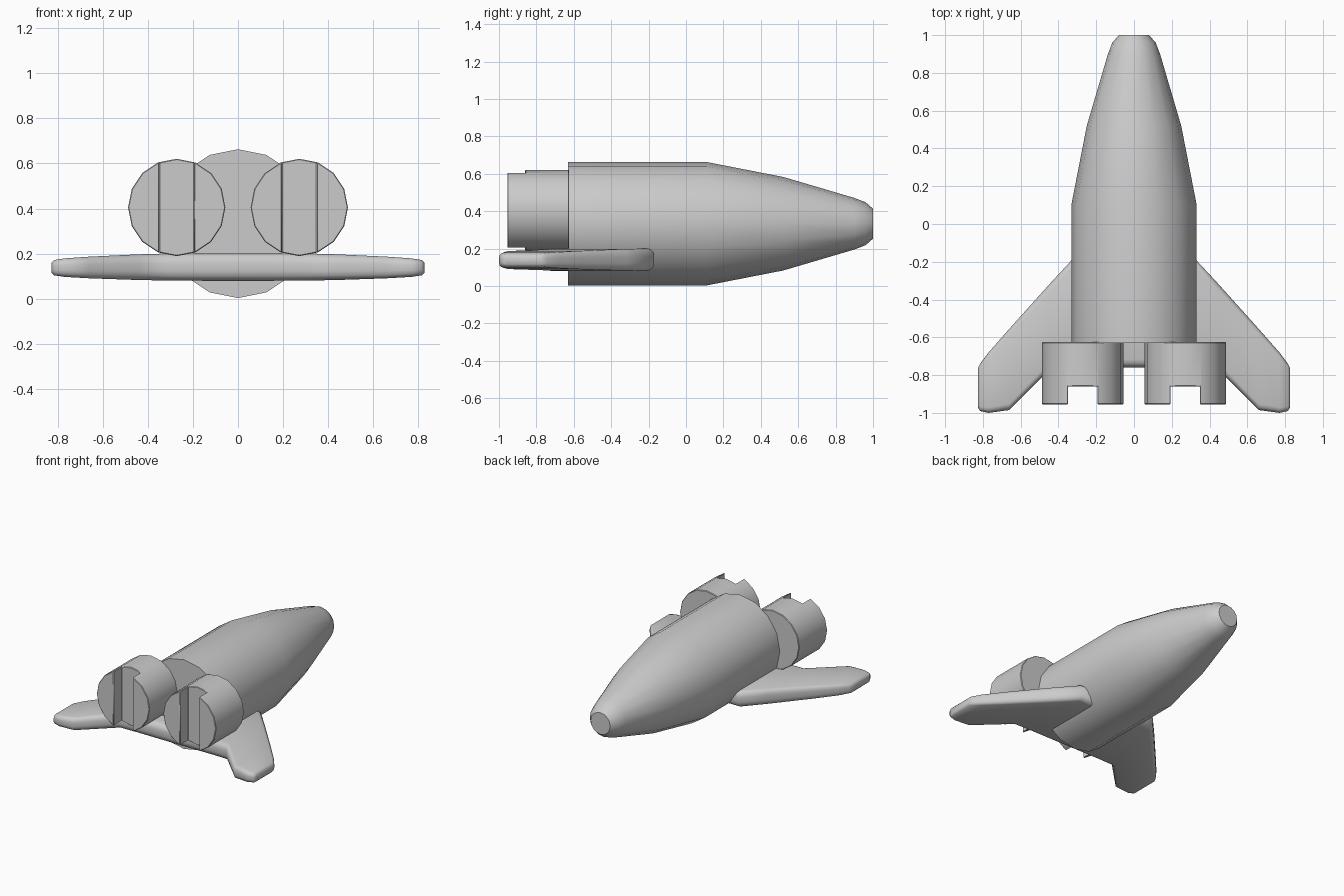
import bpy, bmesh
from math import pi, sin, cos, radians

if "Cube" in bpy.data.objects:
    bpy.data.objects.remove(bpy.data.objects["Cube"])


def loft(name, rings):
    """Skin a list of equal-length point rings and cap both ends."""
    bm = bmesh.new()
    loops = [[bm.verts.new(p) for p in ring] for ring in rings]
    n = len(loops[0])
    for a, b in zip(loops, loops[1:]):
        for i in range(n):
            j = (i + 1) % n
            bm.faces.new((a[i], a[j], b[j], b[i]))
    bm.faces.new(loops[0])
    bm.faces.new(loops[-1])
    bmesh.ops.recalc_face_normals(bm, faces=bm.faces[:])
    mesh = bpy.data.meshes.new(name)
    bm.to_mesh(mesh)
    bm.free()
    obj = bpy.data.objects.new(name, mesh)
    bpy.context.collection.objects.link(obj)
    return obj


def activate(obj):
    bpy.ops.object.select_all(action='DESELECT')
    obj.select_set(True)
    bpy.context.view_layer.objects.active = obj


def smooth(obj, angle=40):
    activate(obj)
    bpy.ops.object.shade_smooth_by_angle(angle=radians(angle))


def circle(cx, cz, r, y, n=16):
    return [(cx + r * sin(2 * pi * i / n), y, cz + r * cos(2 * pi * i / n))
            for i in range(n)]


# Fuselage: 16-sided body tapering to a blunt nose
profile = [(-0.63, 0.33), (0.11, 0.33), (0.52, 0.25), (0.90, 0.138),
           (0.96, 0.115), (1.0, 0.08)]
smooth(loft("fuselage", [circle(0, 0.333, r, y) for y, r in profile]))


# Wing: rounded sections along the span (x, front y, back y, half thickness)
def wing_section(x, yf, yb, h):
    zc = 0.1425 - 0.006 * abs(x)
    r = h * 0.7
    pts = []
    for cy, cz, start in ((yf - r, h - r, 0), (yb + r, h - r, 90),
                          (yb + r, r - h, 180), (yf - r, r - h, 270)):
        for k in range(4):
            a = radians(start + 30 * k)
            pts.append((x, cy + r * cos(a), zc + cz + r * sin(a)))
    return pts


half = [(0.15, -0.17, -0.76, 0.062), (0.31, -0.17, -0.76, 0.060),
        (0.44, -0.31, -0.765, 0.057), (0.66, -0.555, -0.985, 0.048),
        (0.77, -0.68, -1.0, 0.041), (0.815, -0.74, -0.99, 0.034),
        (0.827, -0.765, -0.97, 0.022)]
span = [(-x, f, b, h) for x, f, b, h in reversed(half)] + half
smooth(loft("wing", [wing_section(*s) for s in span]), 50)

# Engines: drums with a vertical slot cut across the rear face
for side, label in ((-1, "left"), (1, "right")):
    cx = 0.272 * side
    engine = loft(label + "_engine",
                  [circle(cx, 0.405, 0.216, y) for y in (-0.955, -0.625)])
    bpy.ops.mesh.primitive_cube_add(size=1, location=(cx, -0.96, 0.405))
    cutter = bpy.context.object
    cutter.name = label + "_slot_cutter"
    cutter.scale = (0.155, 0.20, 0.6)
    cutter.hide_render = True
    activate(engine)
    cut = engine.modifiers.new("slot", 'BOOLEAN')
    cut.operation = 'DIFFERENCE'
    cut.object = cutter
    bpy.ops.object.modifier_apply(modifier=cut.name)
    bpy.data.objects.remove(cutter)
    edge = engine.modifiers.new("rim", 'BEVEL')
    edge.width = 0.007
    edge.segments = 1
    edge.limit_method = 'ANGLE'
    edge.angle_limit = radians(40)
    bpy.ops.object.modifier_apply(modifier=edge.name)
    smooth(engine)
